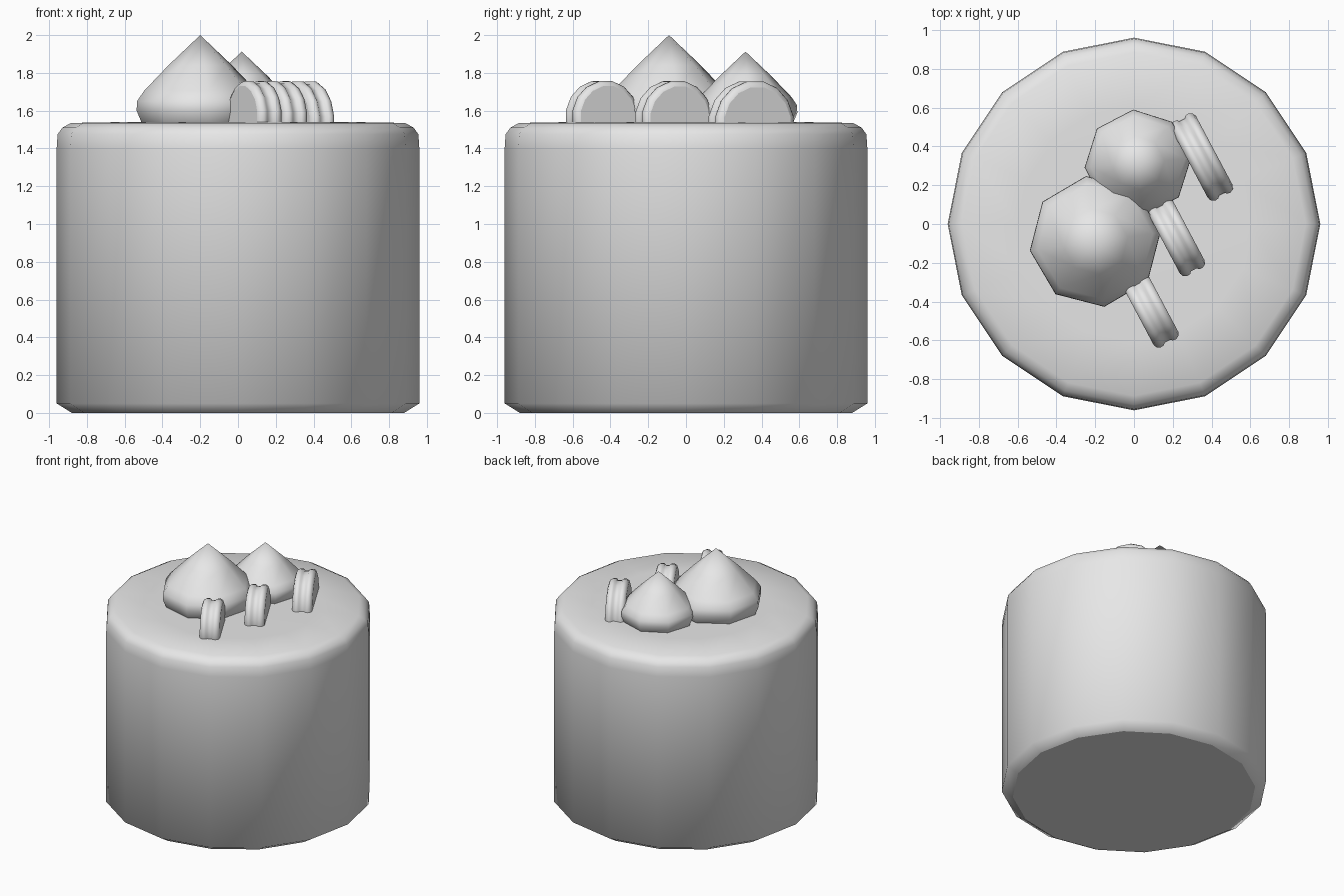
import bpy, bmesh
from math import cos, sin, radians, pi
from mathutils import Matrix

cube = bpy.data.objects.get("Cube")
if cube:
    bpy.data.objects.remove(cube, do_unlink=True)

grey = bpy.data.materials.new("plain_light_grey")
grey.use_nodes = True
grey.diffuse_color = (0.8, 0.8, 0.8, 1)
grey.node_tree.nodes["Principled BSDF"].inputs["Base Color"].default_value = (0.8, 0.8, 0.8, 1)


def lathe(name, profile, sides, turn=0, matrix=Matrix()):
    """Revolve (radius, height) points, listed bottom to top; end caps stay flat."""
    bm = bmesh.new()
    rings = []
    for r, z in profile:
        if r == 0:
            rings.append([bm.verts.new((0, 0, z))] * sides)
        else:
            angles = [radians(turn) + 2 * pi * i / sides for i in range(sides)]
            rings.append([bm.verts.new((r * cos(a), r * sin(a), z)) for a in angles])
    for low, high in zip(rings, rings[1:]):
        for i in range(sides):
            j = (i + 1) % sides
            corners = list(dict.fromkeys((low[i], low[j], high[j], high[i])))
            bm.faces.new(corners).smooth = True
    for ring, flip in ((rings[0], True), (rings[-1], False)):
        if ring[0] is not ring[1]:
            bm.faces.new(ring[::-1] if flip else ring).smooth = False
    bm.transform(matrix)
    bmesh.ops.recalc_face_normals(bm, faces=bm.faces)
    mesh = bpy.data.meshes.new(name)
    bm.to_mesh(mesh)
    bm.free()
    mesh.materials.append(grey)
    obj = bpy.data.objects.new(name, mesh)
    bpy.context.collection.objects.link(obj)
    return obj


# Cake body with a bevelled foot and a rounded top rim
TOP = 1.54
lathe("cake_body", [(0.88, 0), (0.96, 0.05), (0.96, 1.4), (0.955, 1.475),
                    (0.93, 1.51), (0.885, 1.535), (0.6, TOP), (0, TOP)], 16)

# Piped cream drops
drop = [(0.29, -0.03), (0.315, 0.0), (0.34, 0.06), (0.338, 0.11),
        (0.3, 0.165), (0.17, 0.3), (0, 0.46)]
for name, x, y, size, turn in (("large_cream_drop", -0.2, -0.09, 1, 8),
                               ("small_cream_drop", 0.02, 0.315, 0.81, 5)):
    lathe(name, drop, 8, turn, Matrix.Translation((x, y, TOP)) @ Matrix.Scale(size, 4))

# Sandwich biscuits standing on edge, half sunk in the top
half = [(0.86, 0.072), (0.95, 0.064), (1, 0.045), (0.99, 0.026), (0.94, 0.016)]
for name, x, y, r in (("front_biscuit", 0.088, -0.445, 0.195),
                      ("middle_biscuit", 0.217, -0.065, 0.21),
                      ("back_biscuit", 0.35, 0.345, 0.235)):
    profile = [(k * r, -h) for k, h in half] + [(k * r, h) for k, h in reversed(half)]
    stand = Matrix.Rotation(radians(28), 4, "Z") @ Matrix.Rotation(radians(90), 4, "Y")
    lathe(name, profile, 16, 11.25, Matrix.Translation((x, y, 1.76 - r)) @ stand)
